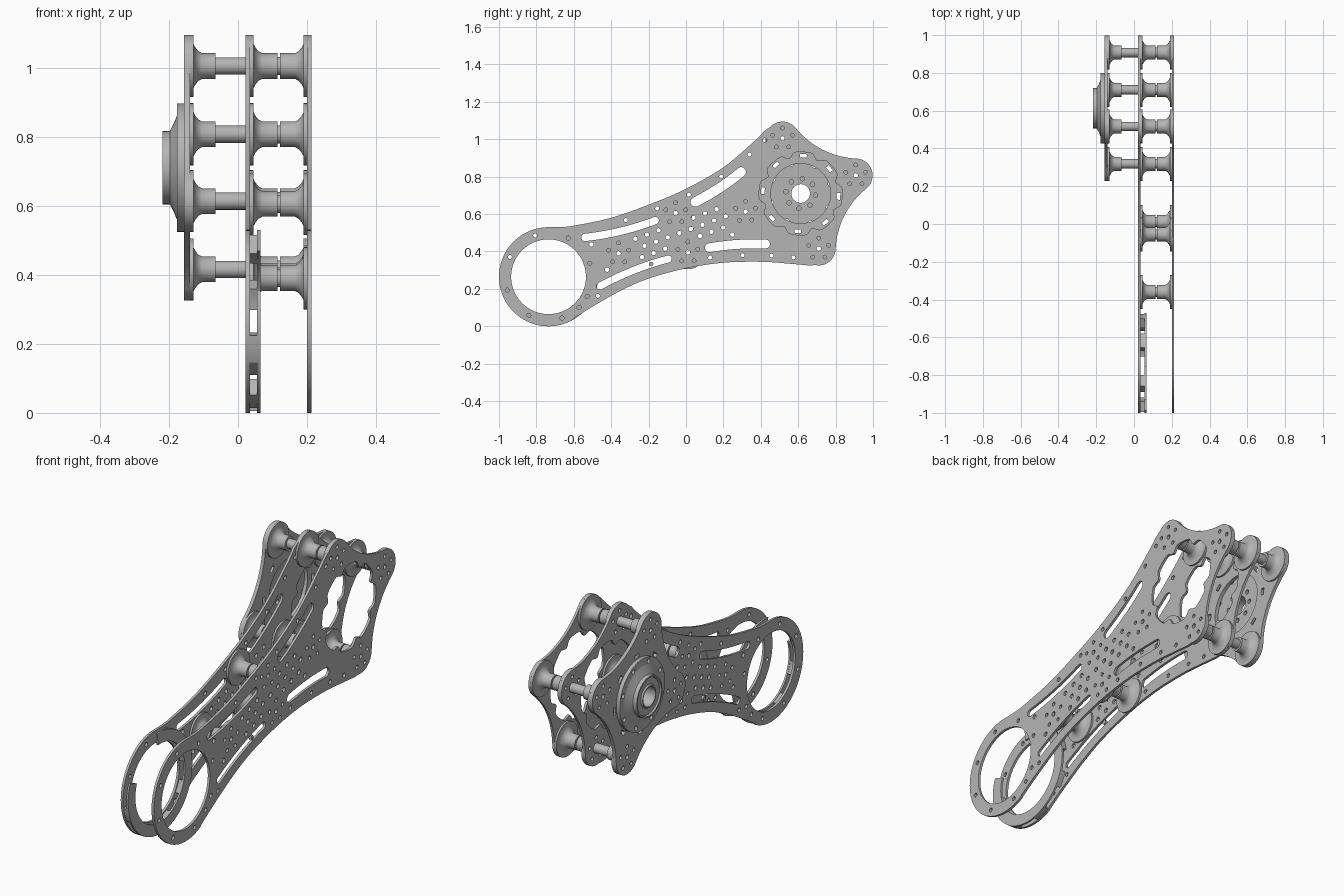
import bpy, bmesh
from math import sin, cos, radians, degrees, atan2, hypot, tau
from mathutils import Vector as V, Matrix

cube = bpy.data.objects.get("Cube")
if cube:
    bpy.data.objects.remove(cube, do_unlink=True)

grey = bpy.data.materials.new("satin grey")
grey.use_nodes = True
grey.diffuse_color = (0.46, 0.46, 0.46, 1)
grey.node_tree.nodes["Principled BSDF"].inputs["Base Color"].default_value = grey.diffuse_color

HUB = V((0.613, 0.71))       # hub axis, as (y, z)
EYE = V((-0.735, 0.265))     # axis of the big end ring
BOSS, LOBE, WAIST = 0.31, 0.09, 0.262
TILT = 18.2
SIDE = Matrix(((0, 0, 1, 0), (1, 0, 0, 0), (0, 1, 0, 0), (0, 0, 0, 1)))


def polar(c, r, deg):
    return c + V((cos(radians(deg)), sin(radians(deg)))) * r


def arc(c, r, a, b, n=16):
    return [polar(c, r, a + (b - a) * i / n) for i in range(n + 1)]


def circle(c, r, n=12):
    return arc(c, r, 0, 360, n)[:-1]


def smooth_path(pts, n=6):
    pts = [V(p) for p in pts]
    ext = [2 * pts[0] - pts[1]] + pts + [2 * pts[-1] - pts[-2]]
    out = []
    for a, b, c, d in zip(ext, ext[1:], ext[2:], ext[3:]):
        for i in range(n):
            t = i / n
            out.append(b + (c - a) * t / 2 + (2 * a - 5 * b + 4 * c - d) * t * t / 2
                       + (3 * b - a - 3 * c + d) * t ** 3 / 2)
    return out + [pts[-1]]


def slot(a, b, r, sag):
    a, b = V(a), V(b)
    ang = degrees(atan2(*(b - a).yx))
    side = polar(V((0, 0)), 1, ang + 90)
    mid = [a.lerp(b, i / 10) - side * sag * (1 - (i / 5 - 1) ** 2) for i in range(1, 10)]
    return (arc(a, r, ang + 90, ang + 270, 8) + [p - side * r for p in mid]
            + arc(b, r, ang - 90, ang + 90, 8) + [p + side * r for p in reversed(mid)])


def finish(ob):
    ob.data.materials.clear()
    ob.data.materials.append(grey)
    bpy.context.view_layer.objects.active = ob
    for o in bpy.context.selected_objects:
        o.select_set(False)
    ob.select_set(True)
    bpy.ops.object.shade_smooth_by_angle(angle=radians(32))


def plate(name, loops, x0, x1):
    """Flat plate in the side plane; every loop after the first is a hole."""
    cu = bpy.data.curves.new(name, "CURVE")
    cu.dimensions, cu.fill_mode, cu.extrude = "2D", "BOTH", (x1 - x0) / 2
    for loop in loops:
        sp = cu.splines.new("POLY")
        sp.points.add(len(loop) - 1)
        for p, q in zip(sp.points, loop):
            p.co = (q.x, q.y, 0, 1)
        sp.use_cyclic_u = True
    tmp = bpy.data.objects.new(name, cu)
    bpy.context.collection.objects.link(tmp)
    deps = bpy.context.evaluated_depsgraph_get()
    me = bpy.data.meshes.new_from_object(tmp.evaluated_get(deps))
    bpy.data.objects.remove(tmp, do_unlink=True)
    me.transform(Matrix.Translation(((x0 + x1) / 2, 0, 0)) @ SIDE)
    bm = bmesh.new()
    bm.from_mesh(me)
    bmesh.ops.remove_doubles(bm, verts=bm.verts, dist=1e-5)
    bmesh.ops.recalc_face_normals(bm, faces=bm.faces)
    bm.to_mesh(me)
    bm.free()
    me.name = name
    ob = bpy.data.objects.new(name, me)
    bpy.context.collection.objects.link(ob)
    finish(ob)


def lathe(name, profile, c, closed=False):
    """Turned part about an axis along x; profile is (x, radius)."""
    bm = bmesh.new()
    vs = [bm.verts.new((x, c.x, c.y + r)) for x, r in profile]
    ring = vs + [vs[0]] if closed else vs
    es = [bm.edges.new(p) for p in zip(ring, ring[1:])]
    bmesh.ops.spin(bm, geom=vs + es, cent=(0, c.x, c.y), axis=(1, 0, 0), angle=tau, steps=36)
    bmesh.ops.remove_doubles(bm, verts=bm.verts, dist=1e-5)
    bmesh.ops.recalc_face_normals(bm, faces=bm.faces)
    me = bpy.data.meshes.new(name)
    bm.to_mesh(me)
    bm.free()
    ob = bpy.data.objects.new(name, me)
    bpy.context.collection.objects.link(ob)
    finish(ob)


# Head outline: four rounded lobes joined by tangent concave arcs
k = BOSS * cos(radians(45))
D = (2 * k * k - (LOBE - WAIST) ** 2) / (2 * (k + LOBE - WAIST))
SWING = degrees(atan2(k, D - k))
corners = [polar(HUB, BOSS, TILT + 90 * i) for i in range(-1, 3)]


def waist(theta):
    c = polar(HUB, D, theta + 45)
    return arc(c, D - WAIST, theta + 225 + SWING, theta + 225 - SWING)[1:-1]


def lobe(i, a=None, b=None):
    th = TILT + 90 * (i - 1)
    return arc(corners[i], LOBE, th - 45 - SWING if a is None else a,
               th + 45 + SWING if b is None else b)


head = []
for i in range(4):
    head += lobe(i) + waist(TILT + 90 * (i - 1))

# Arm outline: end ring, lower edge, three lobes, upper edge
low = smooth_path([(-0.6, 0.042), (-0.5, 0.105), (-0.35, 0.19), (-0.2, 0.255), (0, 0.31),
                   (0.2, 0.34), (0.4, 0.345), (0.55, 0.335), (0.66, 0.325)])
top = smooth_path([(0.42, 1.045), (0.36, 0.985), (0.2, 0.85), (0, 0.735), (-0.2, 0.65),
                   (-0.4, 0.58), (-0.6, 0.538), (-0.68, 0.53)])
arm = (arc(EYE, 0.265, 88, 297, 48) + low + lobe(0, -102) + waist(TILT - 90) + lobe(1)
       + waist(TILT) + lobe(2, None, 138) + top)

# Long lightening slots
slot_ends = [((-0.54, 0.475), (-0.165, 0.565), 0.02, 0.012),
             ((0.05, 0.665), (0.295, 0.825), 0.026, 0.008),
             ((-0.46, 0.215), (-0.095, 0.36), 0.019, -0.012),
             ((0.125, 0.42), (0.425, 0.44), 0.024, -0.008)]
slots = [slot(*s) for s in slot_ends]

# Bolt holes, skipping any that would crowd a neighbour
arm_posts = [V((-0.055, 0.605)), V((0.01, 0.395)), V((-0.36, 0.39))]
holes = []


def add_hole(p, r=0.011, gap=0.03):
    near_slot = any((p - q).length < r + 0.012 for s in slots for q in s)
    if not near_slot and all((p - q).length > gap for q, _ in holes):
        holes.append((p, r))


for i in range(8):
    add_hole(polar(EYE, 0.232, -72 + 45 * i))
for c in corners + arm_posts:
    add_hole(c, 0.012)
    for i in range(5):
        add_hole(polar(c, 0.056, TILT + 72 * i), 0.01)
for edge in (low, top):
    for i in range(3, len(edge) - 5, 5):
        d = (edge[i + 1] - edge[i - 1]).normalized()
        add_hole(edge[i] + V((-d.y, d.x)) * 0.035)
for i in range(12):
    for j in range(-2, 3):
        p = V((-0.47, 0.34)) + Matrix.Rotation(radians(20), 2) @ V((0.066 * i + 0.033 * (j % 2), 0.052 * j))
        if p.x < 0.3:
            add_hole(p, 0.012, 0.045)
bolt_loops = [circle(p, r) for p, r in holes]

# Scalloped hub window shared by the two long plates
window = [polar(HUB, 0.222 - 0.028 * max(0, cos(radians(8 * (a - TILT)))) ** 2, a)
          for a in range(0, 360, 3)]
long_holes = [circle(EYE, 0.2, 64), window] + slots + bolt_loops
plate("outer_arm_plate", [arm] + long_holes, 0.2, 0.213)
plate("inner_arm_plate", [arm] + long_holes, 0.022, 0.035)

# Short hub plate
pockets = [arc(HUB, 0.212, a - 5, a + 5, 5) + arc(HUB, 0.193, a + 5, a - 5, 5)
           for a in (TILT + 22.5 + 45 * i for i in range(8))]
head_holes = [circle(p, r) for p, r in holes if min((p - c).length for c in corners) < 0.06]
plate("hub_plate", [head, circle(HUB, 0.16, 48)] + pockets + head_holes, -0.157, -0.139)

# Hub flange with bolt circle, and turned boss with bore
flange_bolts = [circle(polar(HUB, r, TILT + a + 45 * i), 0.012)
                for r, a in ((0.165, 0), (0.08, 20)) for i in range(8)]
plate("hub_flange", [circle(HUB, 0.186, 64), circle(HUB, 0.05, 32)] + flange_bolts, -0.177, -0.157)
lathe("hub_boss", [(-0.177, 0.05), (-0.177, 0.15), (-0.186, 0.128), (-0.197, 0.107),
                   (-0.218, 0.106), (-0.218, 0.098), (-0.21, 0.094), (-0.21, 0.06),
                   (-0.218, 0.056), (-0.218, 0.05)], HUB, True)

# Flared spacers between the two long plates, and longer ones to the hub plate
half = [(0, 0.012), (0, 0.09), (0.01, 0.09), (0.01, 0.064), (0.016, 0.053), (0.024, 0.043),
        (0.035, 0.037), (0.079, 0.037), (0.079, 0.026), (0.0825, 0.026)]
pair = [(0.035 + x, r) for x, r in half] + [(0.2 - x, r) for x, r in reversed(half)]
for c in corners + arm_posts:
    lathe("flared_spacer", pair, c, True)
for c in corners:
    lathe("long_spacer", [(-0.139 + x, r) for x, r in half[:7]]
          + [(-0.065, 0.037), (-0.065, 0.025), (0.022, 0.025), (0.022, 0.012)], c, True)

# Open retaining ring carried on pads beside the inner plate
plate("retaining_ring", [arc(EYE, 0.265, 160, 455, 60) + arc(EYE, 0.205, 455, 160, 60)], 0.055, 0.065)
for i in range(8):
    a = -72 + 45 * i
    if not 95 < a % 360 < 160:
        plate("ring_pad", [arc(EYE, 0.263, a - 9, a + 9, 6) + arc(EYE, 0.207, a + 9, a - 9, 6),
                           circle(polar(EYE, 0.232, a), 0.011)], 0.035, 0.055)
